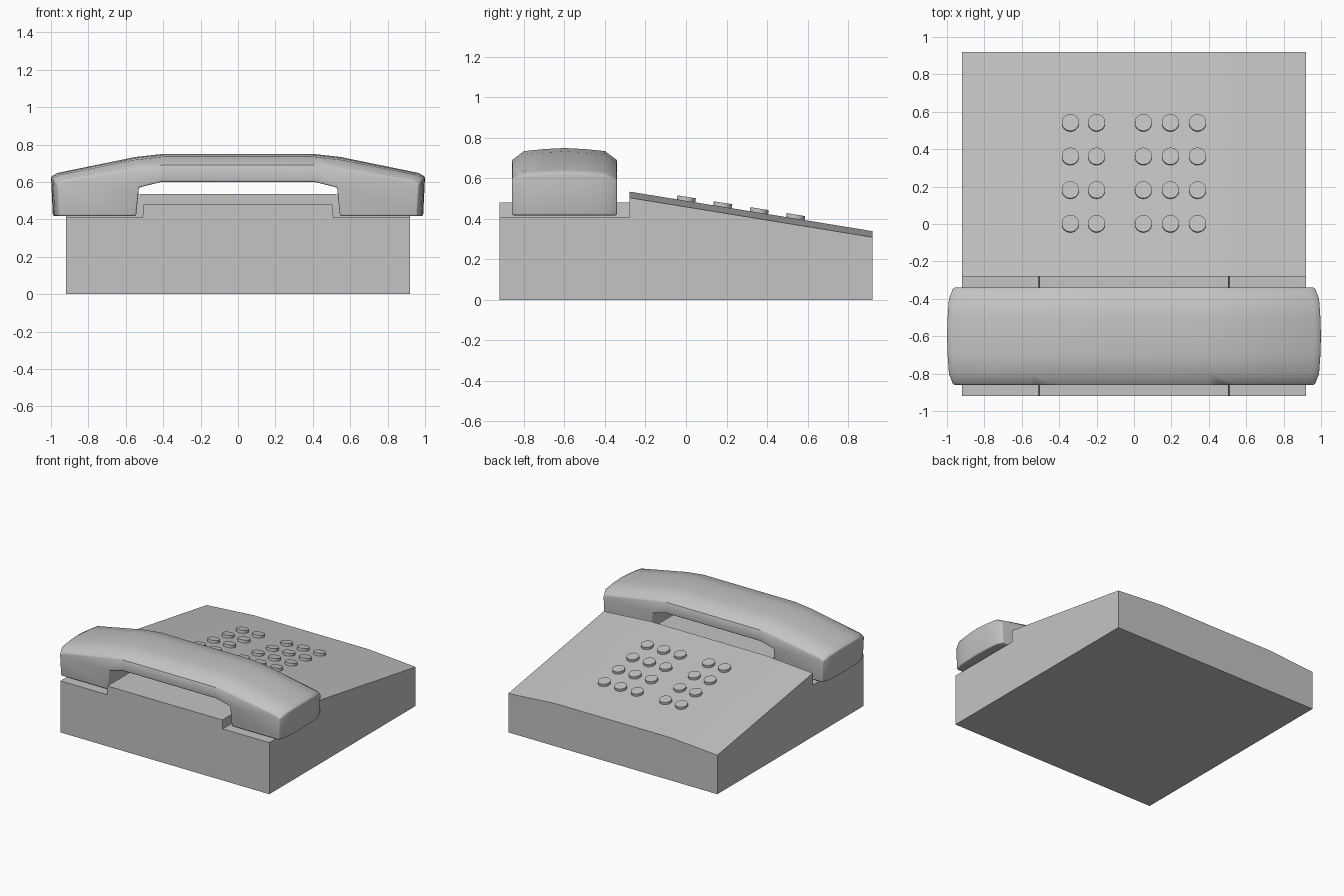
import bpy, bmesh, math
from mathutils import Matrix

cube = bpy.data.objects.get("Cube")
if cube:
    bpy.data.objects.remove(cube, do_unlink=True)

GREY = (0.55, 0.55, 0.55, 1)
mat = bpy.data.materials.new("light grey plastic")
mat.use_nodes = True
mat.diffuse_color = GREY
mat.node_tree.nodes["Principled BSDF"].inputs["Base Color"].default_value = GREY


def finish(name, bm, angle, bevel=0):
    """Turn a bmesh into a named, smoothed object."""
    bmesh.ops.recalc_face_normals(bm, faces=bm.faces)
    mesh = bpy.data.meshes.new(name)
    bm.to_mesh(mesh)
    bm.free()
    mesh.materials.append(mat)
    obj = bpy.data.objects.new(name, mesh)
    bpy.context.collection.objects.link(obj)
    bpy.ops.object.select_all(action='DESELECT')
    obj.select_set(True)
    bpy.context.view_layer.objects.active = obj
    if bevel:
        mod = obj.modifiers.new("soft_edges", 'BEVEL')
        mod.width = bevel
        mod.segments = 3
        mod.limit_method = 'ANGLE'
        mod.angle_limit = math.radians(55)
        bpy.ops.object.modifier_apply(modifier=mod.name)
    bpy.ops.object.shade_smooth_by_angle(angle=math.radians(angle))
    return obj


def loft(loops):
    """Bridge equal closed loops in order and cap both ends."""
    bm = bmesh.new()
    rings = [[bm.verts.new(p) for p in loop] for loop in loops]
    for a, b in zip(rings, rings[1:]):
        for i in range(len(a)):
            j = (i + 1) % len(a)
            bm.faces.new((a[i], a[j], b[j], b[i]))
    bm.faces.new(rings[0])
    bm.faces.new(rings[-1])
    return bm


# Body: side profile lofted across the width, with a raised cradle centre
HALF, RIDGE = 0.92, -0.28


def body_loop(x, cradle, drop):
    profile = [(-HALF, 0), (HALF, 0), (HALF, 0.34 - drop),
               (RIDGE, 0.535 - drop), (RIDGE, cradle), (-HALF, cradle)]
    return [(x, y, z) for y, z in profile]


right_half = [(0.506, 0.48, 0), (0.51, 0.41, 0), (HALF, 0.41, 0.03)]
stations = [(-x, c, d) for x, c, d in reversed(right_half)] + right_half
finish("phone_body", loft([body_loop(*s) for s in stations]), 30)

# Handset: front outline lofted through its depth, crowned on top and ends
top_half = [(0.4, 0.75), (0.55, 0.733), (0.965, 0.648), (1.0, 0.628)]
under_half = [(0.99, 0.418), (0.545, 0.418), (0.53, 0.57), (0.41, 0.6)]
half = top_half + under_half
outline = half + [(-x, z) for x, z in reversed(half)]


def handset_loop(offset, inset, drop):
    loop = []
    for i, (x, z) in enumerate(outline):
        k = min(i, len(outline) - 1 - i)
        if k < len(top_half):
            z -= drop * (1 if k < 2 else 0.7)
        if 2 <= k <= 4:
            x -= math.copysign(inset, x)
        loop.append((x, -0.6 + offset, z))
    return loop


depth = [(0, 0, 0), (0.1, 0.003, 0.005), (0.2, 0.01, 0.015), (0.26, 0.033, 0.06)]
columns = [(-o, i, d) for o, i, d in reversed(depth)] + depth[1:]
finish("handset", loft([handset_loop(*c) for c in columns]), 60, bevel=0.014)

# Keypad: round keys tilted to the sloping top
slope = (0.34 - 0.535) / (HALF - RIDGE)
tilt = Matrix.Rotation(math.atan(slope), 4, 'X')
for row in range(4):
    for col, x in enumerate((-0.34, -0.2, 0.05, 0.195, 0.34)):
        y = 0.18 * row
        z = 0.535 + slope * (y - RIDGE)
        bm = bmesh.new()
        bmesh.ops.create_cone(bm, cap_ends=True, segments=24, radius1=0.046,
                              radius2=0.046, depth=0.04,
                              matrix=Matrix.Translation((x, y, z)) @ tilt)
        finish(f"key_{row + 1}_{col + 1}", bm, 30)
